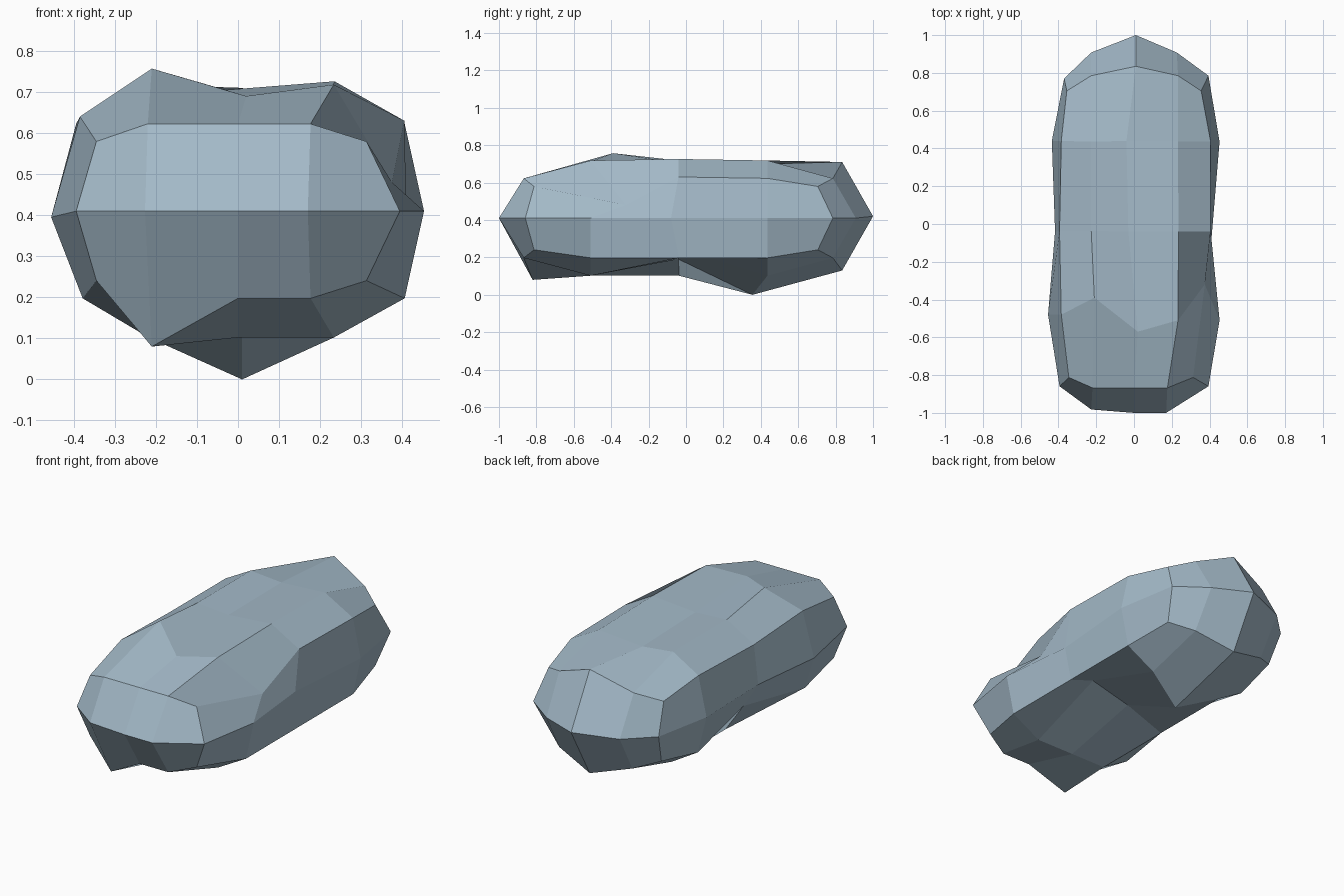
import bpy, bmesh

if "Cube" in bpy.data.objects:
    bpy.data.objects.remove(bpy.data.objects["Cube"])

# Overall half sizes and centre of the rounded boulder
A, B, C = 0.453, 0.945, 0.308
CY, CZ = -0.037, 0.41
SIDE = {1: 1.0, 2: 0.87, 3: 0.785}   # pull-in of x / y on edges and corners
CAP = {1: 1.0, 2: 0.69, 3: 0.55}     # pull-in of z on edges and corners

# Chips and bulges: grid point (i, j, k) moved to a new place
CHIPS = {
    # top
    (-1, -1, 1): (-.21, -.39, .757), (0, -1, 1): (.02, -.57, .69),
    (2, -1, 1): (.375, -.32, .48), (0, 0, 1): (-.03, -.04, .705),
    (0, 1, 1): (-.04, .44, .70), (2, 0, 1): (.405, -.04, .63),
    (-2, -1, 1): (-.385, -.48, .64), (-2, 1, 1): (-.385, .44, .63),
    (1, 0, 1): (.235, -.04, .726),
    # ends
    (0, 2, 1): (.01, .835, .71), (0, 2, 0): (.01, 1.0, .42),
    (0, 2, -1): (.01, .835, .13), (0, -2, 0): (0, -1.0, .41),
    (1, -2, 0): (.17, -1.0, .41), (-1, -2, -1): (-.21, -.82, .08),
    (-2, 2, 0): (-.37, .77, .41),
    # waist
    (2, 0, 0): (.41, -.08, .41), (-2, 0, 0): (-.418, -.04, .405),
    (-2, 1, 0): (-.435, .44, .41), (-2, -1, 0): (-.455, -.48, .395),
    # underside
    (-2, 0, -1): (-.32, -.05, .255), (0, 1, -1): (.01, .355, 0),
    (0, 0, -1): (.01, -.04, .19), (1, 0, -1): (.25, -.04, .25),
}


def place(i, j, k):
    """Position of a point of the 4 x 4 x 2 rounded box."""
    if (i, j, k) in CHIPS:
        return CHIPS[(i, j, k)]
    n = (abs(i) == 2) + (abs(j) == 2) + (abs(k) == 1)
    x = i / 2 * A * (SIDE[n] if abs(i) == 2 else 1)
    y = j / 2 * B * (SIDE[n] if abs(j) == 2 else 1)
    if j == -2 and k:                     # front rim: narrower on the right
        x *= {1: 0.78, 2: 0.88}.get(i, 0.97)
        y *= 1.045 if n == 3 else 1.01
    elif k and i > 0 and n < 3:           # right shoulder a little wider
        x *= 1.03
    elif k < 0 and i < 0:                 # lower left a little narrower
        x *= 0.96
    return (x, y + CY, CZ + k * C * CAP[n])


bm = bmesh.new()
verts = {}


def vert(p):
    if p not in verts:
        verts[p] = bm.verts.new(place(*p))
    return verts[p]


def side(axis, value, ranges):
    """Fill one side of the box with quads."""
    (u0, u1), (v0, v1) = ranges
    for u in range(u0, u1):
        for v in range(v0, v1):
            quad = []
            for a, b in ((u, v), (u + 1, v), (u + 1, v + 1), (u, v + 1)):
                p = [a, b]
                p.insert(axis, value)
                quad.append(vert(tuple(p)))
            bm.faces.new(quad)


for s in (-1, 1):
    side(0, 2 * s, ((-2, 2), (-1, 1)))   # left and right
    side(1, 2 * s, ((-2, 2), (-1, 1)))   # front and back
    side(2, s, ((-2, 2), (-2, 2)))       # bottom and top
bmesh.ops.recalc_face_normals(bm, faces=bm.faces[:])

mesh = bpy.data.meshes.new("boulder")
bm.to_mesh(mesh)
bm.free()
stone = bpy.data.materials.new("blue grey stone")
stone.diffuse_color = (0.37, 0.49, 0.58, 1)
stone.use_nodes = True
stone.node_tree.nodes["Principled BSDF"].inputs["Base Color"].default_value = stone.diffuse_color
mesh.materials.append(stone)
bpy.context.collection.objects.link(bpy.data.objects.new("boulder", mesh))
